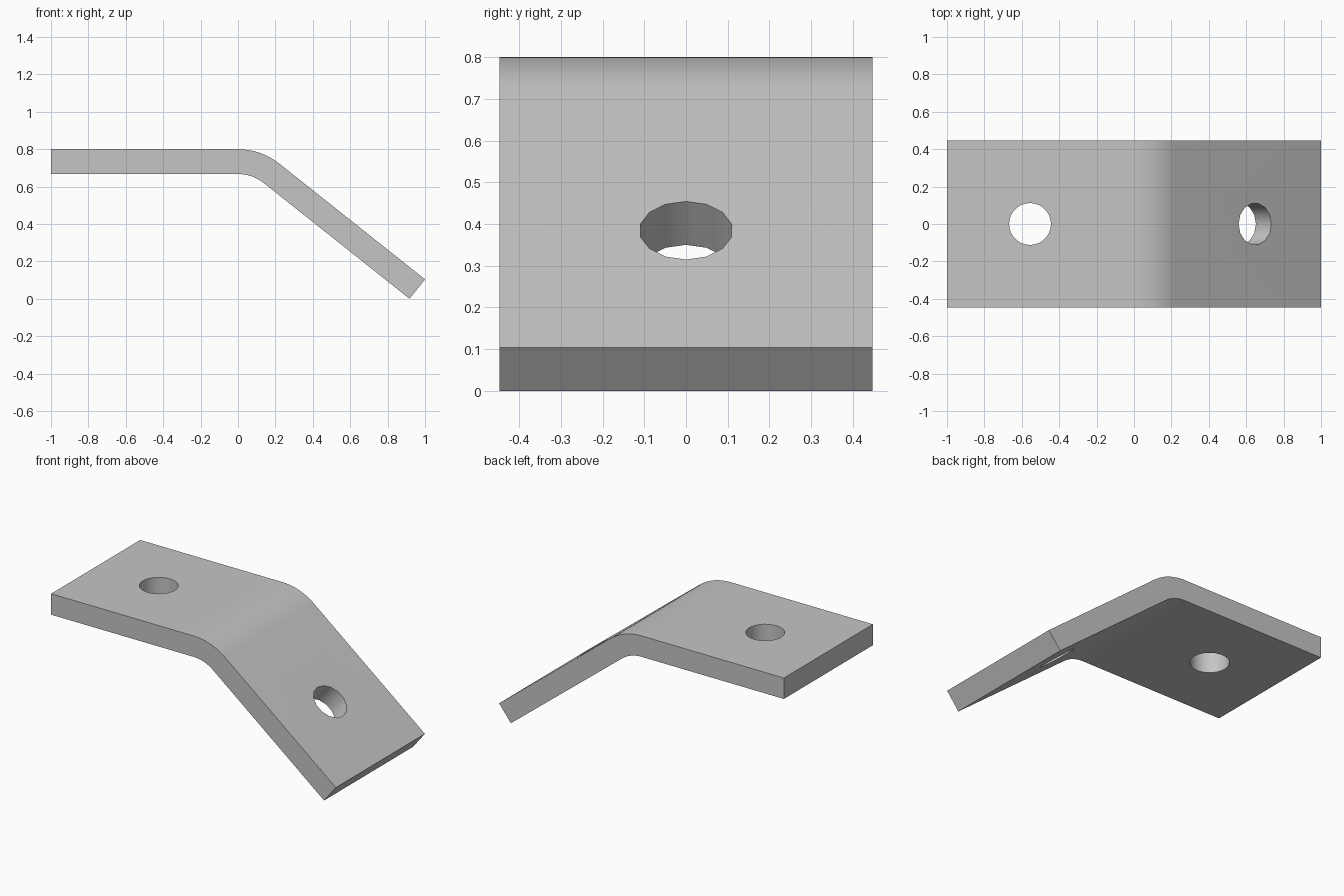
import bpy
import math
from mathutils import Matrix, Vector

cube = bpy.data.objects.get("Cube")
if cube:
    bpy.data.objects.remove(cube, do_unlink=True)

TOP, THICK, HALF_W = 0.80, 0.133, 0.4465
BEND, RADIUS = math.radians(38.45), 0.355
HOLE_R = 0.112
STEPS = 8

grey = bpy.data.materials.new("light grey metal")
grey.use_nodes = True
colour = (0.56, 0.56, 0.56, 1)
grey.diffuse_color = colour
grey.node_tree.nodes["Principled BSDF"].inputs["Base Color"].default_value = colour


def arc(radius):
    """Points of the bend, from the flat arm to the sloping arm."""
    return [(radius * math.sin(BEND * i / STEPS),
             TOP - RADIUS + radius * math.cos(BEND * i / STEPS))
            for i in range(STEPS + 1)]


# Side profile of the bent plate
outer, inner = arc(RADIUS), arc(RADIUS - THICK)
x, z = outer[-1]
tip_top = (1.0, z - (1.0 - x) * math.tan(BEND))
tip_low = (1.0 - THICK * math.sin(BEND), tip_top[1] - THICK * math.cos(BEND))
profile = ([(-1.0, TOP)] + outer + [tip_top, tip_low]
           + inner[::-1] + [(-1.0, TOP - THICK)])

# Extrude the profile across the width
n = len(profile)
verts = [(px, y, pz) for y in (-HALF_W, HALF_W) for px, pz in profile]
faces = [tuple(range(n)), tuple(reversed(range(n, 2 * n)))]
faces += [(i, i + n, (i + 1) % n + n, (i + 1) % n) for i in range(n)]
mesh = bpy.data.meshes.new("bent_plate")
mesh.from_pydata(verts, [], faces)
mesh.materials.append(grey)
plate = bpy.data.objects.new("bent_plate", mesh)
bpy.context.collection.objects.link(plate)
bpy.context.view_layer.objects.active = plate
plate.select_set(True)
bpy.ops.object.mode_set(mode="EDIT")
bpy.ops.mesh.select_all(action="SELECT")
bpy.ops.mesh.normals_make_consistent(inside=False)
bpy.ops.object.mode_set(mode="OBJECT")


# Bolt holes, drilled square to each arm
def drill(name, centre, tilt, sides):
    spin = Matrix.Rotation(math.pi / 2, 4, "Z")
    bpy.ops.mesh.primitive_cylinder_add(vertices=sides, radius=HOLE_R, depth=0.4)
    cutter = bpy.context.object
    cutter.name = name
    cutter.data.materials.append(grey)
    cutter.matrix_world = (Matrix.Translation(Vector(centre))
                           @ Matrix.Rotation(tilt, 4, "Y") @ spin)
    bpy.context.view_layer.update()
    bpy.context.view_layer.objects.active = plate
    mod = plate.modifiers.new(name, "BOOLEAN")
    mod.operation = "DIFFERENCE"
    mod.solver = "EXACT"
    mod.object = cutter
    bpy.ops.object.modifier_apply(modifier=mod.name)
    bpy.data.objects.remove(cutter, do_unlink=True)


hole_x = 0.647
drill("flat_hole", (-0.556, 0, TOP), 0, 28)
drill("slope_hole", (hole_x, 0, z - (hole_x - x) * math.tan(BEND)), BEND, 14)

# Smooth bend and hole walls, sharp edges elsewhere
bpy.ops.object.select_all(action="DESELECT")
plate.select_set(True)
bpy.context.view_layer.objects.active = plate
bpy.ops.object.shade_smooth_by_angle(angle=math.radians(30))
